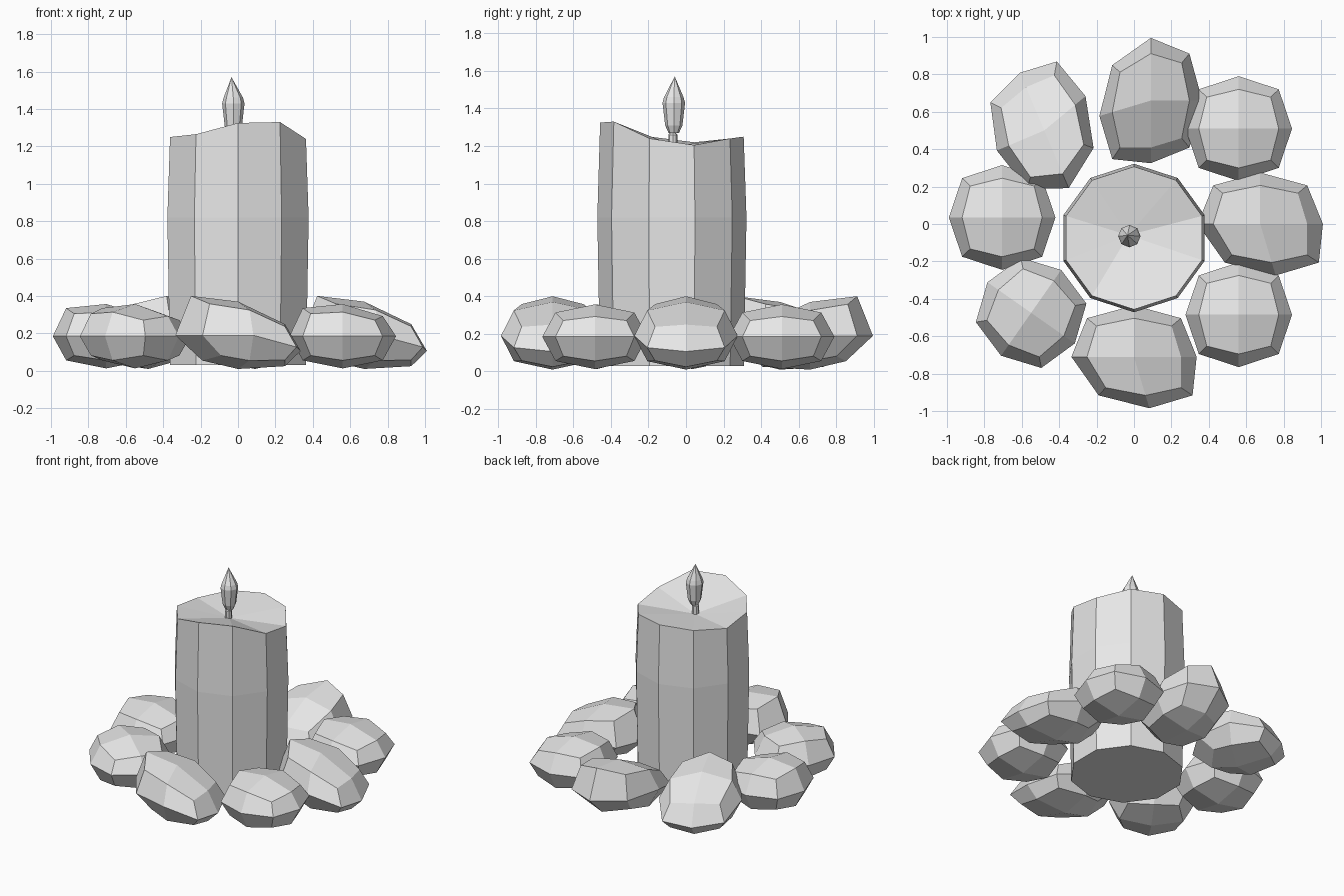
import bpy, bmesh, math
from mathutils import Matrix, Vector

if "Cube" in bpy.data.objects:
    bpy.data.objects.remove(bpy.data.objects["Cube"])

grey = bpy.data.materials.new("plain_grey")
grey.diffuse_color = (0.8, 0.8, 0.8, 1)
grey.use_nodes = True
grey.node_tree.nodes["Principled BSDF"].inputs["Base Color"].default_value = grey.diffuse_color


def finish(name, bm):
    bmesh.ops.recalc_face_normals(bm, faces=bm.faces)
    me = bpy.data.meshes.new(name)
    bm.to_mesh(me)
    bm.free()
    me.materials.append(grey)
    ob = bpy.data.objects.new(name, me)
    bpy.context.collection.objects.link(ob)
    return ob


def lathe(name, sides, cx, cy, rings, tip, rim=None):
    """Stack (radius, z) rings, cap the bottom, fan the top to a tip point."""
    bm = bmesh.new()
    loops = []
    for k, (r, z) in enumerate(rings):
        loop = []
        for i in range(sides):
            a = -math.pi / 2 + 2 * math.pi * i / sides
            h = rim[i] if rim and k == len(rings) - 1 else z
            loop.append(bm.verts.new((cx + r * math.cos(a), cy + r * math.sin(a), h)))
        loops.append(loop)
    bm.faces.new(loops[0])
    top = bm.verts.new(tip)
    for i in range(sides):
        j = (i + 1) % sides
        for lo, hi in zip(loops, loops[1:]):
            bm.faces.new((lo[i], lo[j], hi[j], hi[i]))
        bm.faces.new((loops[-1][i], loops[-1][j], top))
    return finish(name, bm)


def rounded_box(hx, hy, hz):
    """Cube smoothed once: 24 flat quads, extents equal to the half sizes."""
    bm = bmesh.new()
    bmesh.ops.create_cube(bm, size=2)
    bmesh.ops.subdivide_edges(bm, edges=bm.edges, cuts=1, use_grid_fill=True)
    for v in bm.verts:
        n = sum(abs(c) > 0.5 for c in v.co)
        v.co *= {1: 1.0, 2: 0.75, 3: 0.6}[n]
        v.co = Vector((v.co.x * hx, v.co.y * hy, v.co.z * hz))
    return bm


def place(name, bm, x, y, z, turn):
    bm.transform(Matrix.Translation((x, y, z)) @ Matrix.Rotation(math.radians(turn), 4, 'Z'))
    finish(name, bm)


def round_stone(name, x, y, turn):
    bm = rounded_box(0.285, 0.28, 0.172)
    for v in bm.verts:
        if v.co.z > 0.05:
            v.co.z -= 0.1 * v.co.x        # top leans down to one side
    place(name, bm, x, y, 0.185, turn)


def wedge_stone(name, x, y, turn):
    bm = rounded_box(0.335, 0.275, 0.18)
    for v in bm.verts:
        p = v.co.copy()
        if p.z > 0.05:
            v.co.z -= 0.3 * p.x           # sloping top
        elif p.x > 0.05:
            v.co.z -= (0.25 if p.z > -0.05 else 0.12) * p.x
        elif p.x < -0.05 and p.z < -0.05:
            v.co.x += 0.06                # undercut at the thick end
        v.co.x += 0.3 * max(0, -p.y)      # skewed side
    place(name, bm, x, y, 0.19, turn)


# Candle body with an uneven melted rim, counted from the front
lathe("candle", 10, 0, -0.075,
      [(0.383, 0.03), (0.397, 0.82), (0.382, 1.25)], (-0.03, -0.06, 1.2),
      [1.325, 1.33, 1.24, 1.205, 1.24, 1.25, 1.24, 1.22, 1.25, 1.265])

# Wick and flame
lathe("wick", 8, -0.03, -0.07, [(0.024, 1.17), (0.024, 1.26)], (-0.03, -0.07, 1.29))
lathe("flame", 8, -0.025, -0.065,
      [(0.028, 1.27), (0.046, 1.31), (0.06, 1.43), (0.052, 1.46)], (-0.035, -0.06, 1.57))

# Ring of stones
for i, (x, y, turn) in enumerate([(0.56, 0.51, 0), (0.56, -0.485, 0),
                                  (-0.705, 0.035, 0), (-0.55, -0.475, -35)]):
    round_stone(f"round_stone_{i + 1}", x, y, turn)
for i, (x, y, turn) in enumerate([(0, -0.71, 0), (0.675, 0, 0),
                                  (0.09, 0.66, -90), (-0.48, 0.5, 113)]):
    wedge_stone(f"wedge_stone_{i + 1}", x, y, turn)
